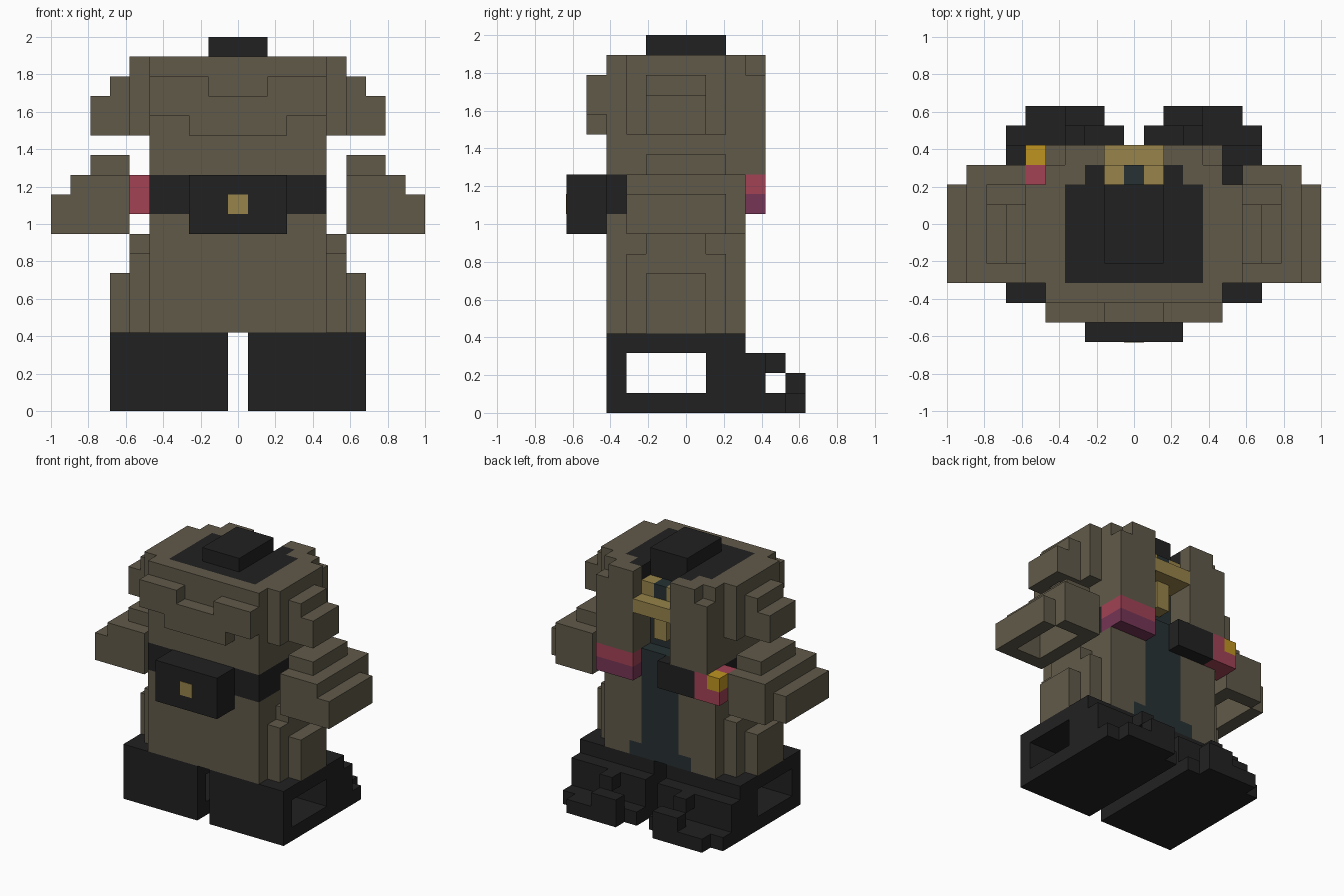
import bpy, bmesh, math

if "Cube" in bpy.data.objects:
    bpy.data.objects.remove(bpy.data.objects["Cube"])

V = 2 / 19                      # edge of one cube of the grid
ORIGIN = (9.5, 6, 0)            # grid point at the world origin


def material(name, r, g, b):
    m = bpy.data.materials.new(name)
    m.diffuse_color = (r, g, b, 1)
    m.use_nodes = True
    m.node_tree.nodes["Principled BSDF"].inputs["Base Color"].default_value = m.diffuse_color
    return m


OLIVE = material("olive cloth", 0.120, 0.102, 0.068)
BLACK = material("black leather", 0.0155, 0.0155, 0.0155)
GOLD = material("dull gold", 0.31, 0.23, 0.07)
TEAL = material("dark teal", 0.02, 0.031, 0.033)
PINK = material("pink", 0.36, 0.055, 0.09)
PLUM = material("plum", 0.18, 0.036, 0.09)
YELLOW = material("bright yellow", 0.52, 0.30, 0.015)

parts = []                      # (name, material, cells)
taken = set()                   # every filled cell


def cells(boxes):
    return {(x, y, z) for x0, x1, y0, y1, z0, z1 in boxes
            for x in range(x0, x1) for y in range(y0, y1) for z in range(z0, z1)}


def flip(boxes):
    return [(19 - b[1], 19 - b[0], *b[2:]) for b in boxes]


def part(name, mat, fill, cut=()):
    """Blocks of the grid, minus the cut blocks and cells already used."""
    c = cells(fill) - cells(cut) - taken
    taken.update(c)
    parts.append((name, mat, c))


def pair(name, mat, fill, cut=()):
    part(name + "_left", mat, fill, cut)
    part(name + "_right", mat, flip(fill), flip(cut))


# Neck block and the dark collar lining set flush in the top
part("neck", BLACK, [(8, 11, 4, 8, 18, 19)])
part("collar_lining", BLACK, [(6, 13, 3, 8, 17, 18), (7, 8, 8, 9, 17, 18), (11, 12, 8, 9, 17, 18)])

# Gold collar trim and undersuit in the open side of the jacket
part("gold_trim", GOLD, [(8, 11, 9, 10, 15, 16), (8, 9, 8, 9, 15, 17),
                         (10, 11, 8, 9, 15, 17), (9, 10, 8, 9, 13, 16)])
part("undersuit", TEAL, [(8, 11, 7, 9, 4, 12), (7, 12, 8, 9, 4, 5),
                         (8, 11, 7, 8, 12, 17), (9, 10, 8, 9, 16, 17)])

# Belt, pouches and the coloured hip items
part("hip_item_yellow", YELLOW, [(4, 5, 9, 10, 11, 12)])
part("hip_item_pink", PINK, [(4, 6, 8, 10, 10, 12)])
part("hip_pack_top", PINK, [(11, 14, 9, 10, 11, 12), (13, 14, 8, 9, 11, 12)])
part("hip_pack_base", PLUM, [(11, 14, 9, 10, 10, 11), (13, 14, 8, 9, 10, 11)])
part("belt", BLACK, [(5, 14, 2, 9, 10, 12)])
part("belt_pouch", BLACK, [(6, 9, 9, 10, 10, 12)])
part("large_pouch", BLACK, [(7, 12, 0, 2, 9, 12)])

# Jacket body, hood fold and lapels
part("jacket", OLIVE, [(5, 14, 2, 9, 4, 18)], [(8, 11, 8, 9, 12, 18)])
part("hood_fold", OLIVE, [(5, 14, 1, 2, 15, 16), (5, 8, 1, 2, 16, 17),
                          (11, 14, 1, 2, 16, 17), (7, 12, 1, 2, 14, 15)])
pair("lapel", OLIVE, [(5, 8, 9, 10, 12, 18)], [(5, 6, 9, 10, 17, 18)])

# Stepped sleeves, hollow cuffs and flared skirt sides
pair("upper_sleeve", OLIVE, [(4, 5, 3, 8, 14, 18), (3, 4, 4, 7, 14, 17), (2, 3, 4, 7, 14, 16)],
     [(3, 5, 5, 6, 14, 15)])
pair("cuff", OLIVE, [(0, 1, 3, 8, 9, 11), (1, 4, 3, 9, 9, 12), (2, 4, 4, 8, 12, 13)],
     [(1, 3, 4, 8, 9, 11)])
pair("skirt_side", OLIVE, [(4, 5, 3, 8, 4, 8), (4, 5, 4, 7, 8, 9), (3, 4, 4, 7, 4, 7)])

# Boots with an opening through the sides and a stepped toe
pair("boot", BLACK, [(3, 9, 2, 9, 0, 4), (3, 9, 9, 10, 0, 3), (3, 9, 10, 11, 0, 1),
                     (6, 7, 10, 11, 2, 3), (4, 8, 11, 12, 0, 1), (6, 8, 11, 12, 1, 2)],
     [(3, 9, 3, 7, 1, 3)])


def build(name, mat, filled):
    """Mesh the outer faces of the cells and merge the flat areas."""
    bm = bmesh.new()
    verts = {}

    def vert(p):
        if p not in verts:
            verts[p] = bm.verts.new([(p[i] - ORIGIN[i]) * V for i in range(3)])
        return verts[p]

    for c in sorted(filled):
        for axis in range(3):
            for side in (0, 1):
                n = list(c)
                n[axis] += 2 * side - 1
                if tuple(n) in taken:
                    continue
                loop = []
                for a, b in ((0, 0), (1, 0), (1, 1), (0, 1)):
                    p = list(c)
                    p[axis] += side
                    p[(axis + 1) % 3] += a
                    p[(axis + 2) % 3] += b
                    loop.append(vert(tuple(p)))
                bm.faces.new(loop if side else loop[::-1])
    bmesh.ops.dissolve_limit(bm, angle_limit=math.radians(1), verts=bm.verts[:], edges=bm.edges[:])
    bmesh.ops.triangulate(bm, faces=[f for f in bm.faces if len(f.verts) > 4])
    mesh = bpy.data.meshes.new(name)
    bm.to_mesh(mesh)
    bm.free()
    mesh.materials.append(mat)
    bpy.context.collection.objects.link(bpy.data.objects.new(name, mesh))


for p in parts:
    build(*p)

# Gold clasp plate on the large pouch
bpy.ops.mesh.primitive_cube_add(size=1, location=(0, -6 * V, 10.5 * V))
clasp = bpy.context.object
clasp.name = "pouch_clasp"
clasp.scale = (V, 0.006, V)
clasp.data.materials.append(GOLD)
